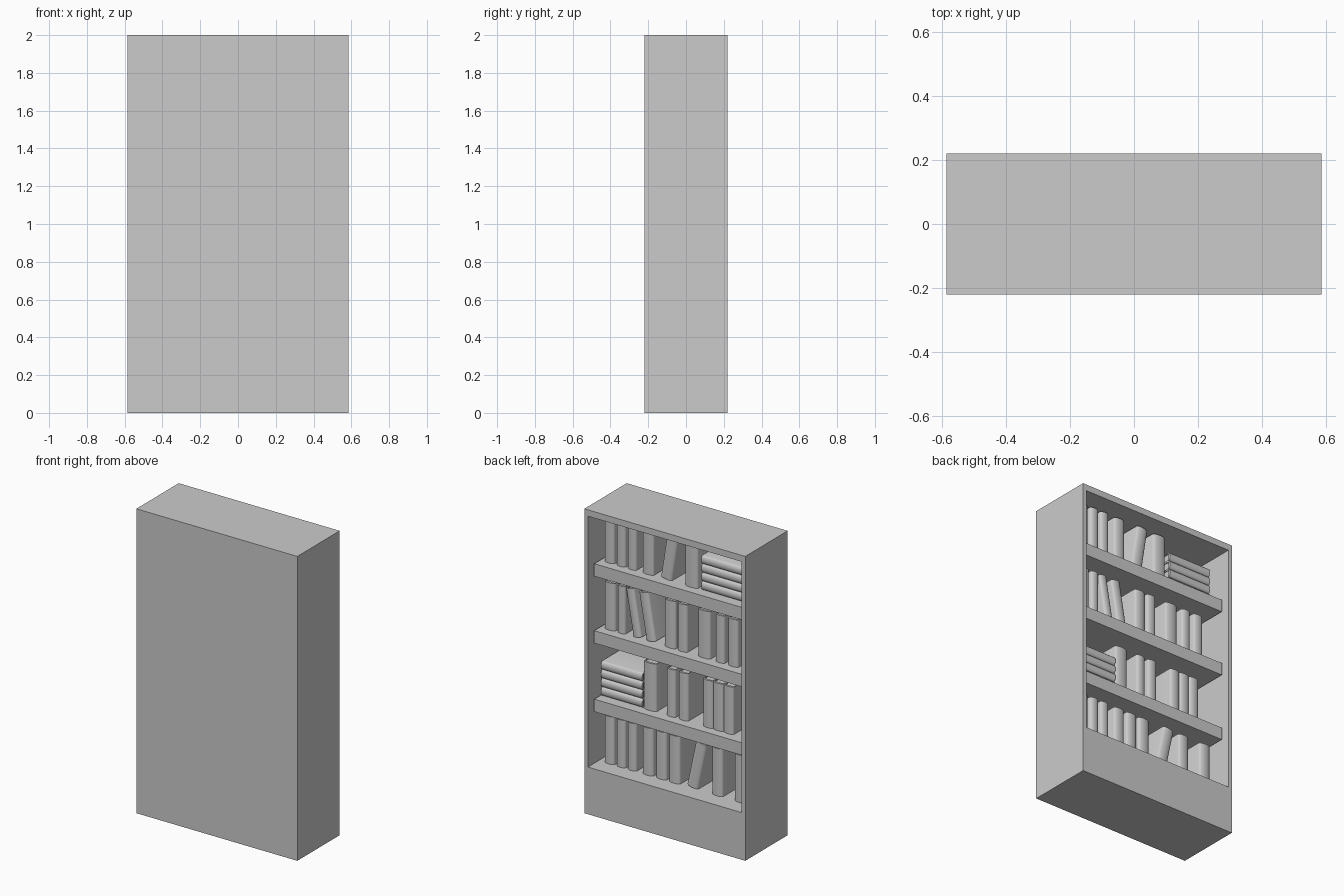
import bpy, bmesh, math
from mathutils import Matrix, Vector

if "Cube" in bpy.data.objects:
    bpy.data.objects.remove(bpy.data.objects["Cube"])

HX, HY, H = 0.585, 0.22, 2.0      # half width, half depth, height
WALL, FLOOR, BACK = 0.037, 0.31, -0.185
BOOK_H, SPINE_Y, BOOK_BACK = 0.312, 0.113, -0.13
SHELVES = [1.63, 1.19, 0.74]


def add_object(name, bm):
    bmesh.ops.recalc_face_normals(bm, faces=bm.faces)
    mesh = bpy.data.meshes.new(name)
    bm.to_mesh(mesh)
    bm.free()
    ob = bpy.data.objects.new(name, mesh)
    bpy.context.collection.objects.link(ob)
    return ob


def add_box(bm, lo, hi):
    lo, hi = Vector(lo), Vector(hi)
    m = Matrix.Translation((lo + hi) / 2) @ Matrix.Diagonal((*(hi - lo), 1))
    return bmesh.ops.create_cube(bm, size=1, matrix=m)["verts"]


# Case: one block with a recess pushed into its open side
bm = bmesh.new()
add_box(bm, (-HX, -HY, 0), (HX, HY, H))
bm.faces.ensure_lookup_table()
bm.normal_update()
face = next(f for f in bm.faces if f.normal.y > 0.9)
bmesh.ops.inset_individual(bm, faces=[face], thickness=WALL)
for v in face.verts:
    v.co.z = FLOOR if v.co.z < 1 else H - 0.042
new = bmesh.ops.extrude_discrete_faces(bm, faces=[face])["faces"][0]
for v in new.verts:
    v.co.y = BACK
add_object("bookcase_body", bm)

# Shelves
for i, z in enumerate(SHELVES):
    bm = bmesh.new()
    add_box(bm, (-HX + WALL, BACK, z - 0.082), (HX - WALL, 0.17, z))
    add_object(f"shelf_{i + 1}", bm)


def book(name, t, h, matrix):
    """Book standing on z=0, centred on x, rounded spine towards +y."""
    bm = bmesh.new()
    c, bulge, n = 0.006, 0.016, 8
    arc = [(t / 2 * math.cos(math.pi * k / n),
            SPINE_Y - bulge + bulge * math.sin(math.pi * k / n)) for k in range(n + 1)]
    # cover: U-shaped profile, extruded upwards
    prof = [(t / 2, BOOK_BACK)] + arc + [(-t / 2, BOOK_BACK), (-t / 2 + c, BOOK_BACK),
            (-t / 2 + c, SPINE_Y - bulge), (t / 2 - c, SPINE_Y - bulge), (t / 2 - c, BOOK_BACK)]
    f = bm.faces.new([bm.verts.new((x, y, 0)) for x, y in prof])
    ext = bmesh.ops.extrude_face_region(bm, geom=[f])["geom"]
    for v in ext:
        if isinstance(v, bmesh.types.BMVert):
            v.co.z = h
    # page block, slightly inset
    add_box(bm, (-t / 2 + c, BOOK_BACK + 0.008, 0.006),
            (t / 2 - c, SPINE_Y - bulge, h - 0.006))
    bm.transform(matrix)
    ob = add_object(name, bm)
    ob.data.shade_smooth()
    ob.data.set_sharp_from_angle(angle=math.radians(50))


def upright(name, z, a, b, lean=0):
    """a, b: distances of the foot from the +x side; lean>0 tips towards -x."""
    t = b - a
    side = 0 if lean == 0 else (-1 if lean > 0 else 1)
    pivot = HX - (a + b) / 2 + side * t / 2
    m = (Matrix.Translation((pivot, 0, z)) @ Matrix.Rotation(math.radians(-lean), 4, 'Y')
         @ Matrix.Translation((-side * t / 2, 0, 0)))
    book(name, t, BOOK_H, m)


def stack(name, z, a, b, count=4, t=0.057):
    for k in range(count):
        m = (Matrix.Translation((HX - b, 0, z + (k + 0.5) * t))
             @ Matrix.Rotation(math.pi / 2, 4, 'Y'))
        book(f"{name}_{k + 1}", t - 0.001, b - a, m)


# Books per level: (start, end[, lean])
ROWS = {
    1.63: [(.064, .137), (.152, .218), (.233, .298), (.342, .423), (.474, .555, 9),
           (.649, .744)],
    1.19: [(.064, .145), (.159, .218), (.275, .335, -10), (.37, .44, -10), (.503, .583),
           (.598, .668), (.744, .835), (.872, .939), (.964, 1.037)],
    0.74: [(.35, .443), (.518, .583), (.605, .675), (.781, .854), (.856, .93), (.932, 1.004)],
    FLOOR: [(.064, .137), (.152, .218), (.233, .298), (.342, .42), (.438, .516),
            (.533, .615), (.664, .744, 12), (.847, .925), (1.012, 1.094)],
}
for r, (z, row) in enumerate(ROWS.items()):
    for i, spec in enumerate(row):
        upright(f"book_row{r + 1}_{i + 1}", z, *spec)

# Lying stacks
stack("stacked_book_top", 1.63, 0.775, 1.09)
stack("stacked_book_low", 0.74, 0.045, 0.345)
